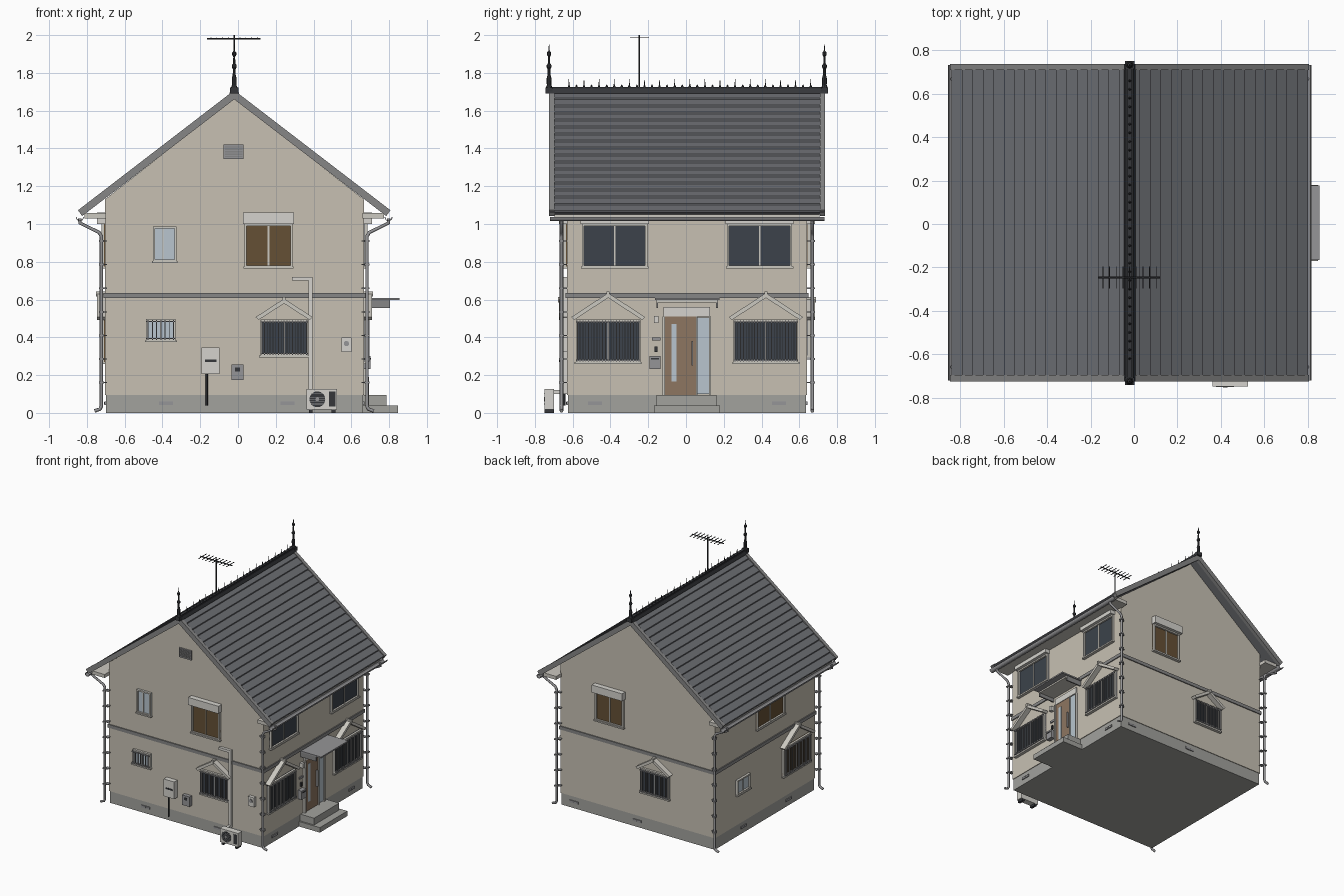
import bpy, bmesh, math
from mathutils import Vector, Matrix

if "Cube" in bpy.data.objects:
    bpy.data.objects.remove(bpy.data.objects["Cube"])

CX, CY = -0.02, 0.005                       # centre of the house plan
WX0, WX1, WY0, WY1 = -0.705, 0.667, -0.63, 0.64
COL = dict(wall=(.57, .53, .45), trim=(.6, .58, .53), stone=(.36, .36, .34), roof=(.15, .155, .17),
           rake=(.24, .24, .24), metal=(.30, .30, .31), dark=(.035, .037, .042), slate=(.045, .055, .07),
           brown=(.13, .08, .035), blue=(.48, .56, .62), wood=(.27, .18, .12), white=(.66, .65, .61))
mats, parts = {}, {}
for k, c in COL.items():
    mats[k] = bpy.data.materials.new(k)
    mats[k].diffuse_color = (*c, 1)

# frames map (along, outward, up) to world space
W = lambda u, d, z: Vector((u, d, z))
FRONT = lambda u, d, z: Vector((u, WY0 - d, z))
BACK = lambda u, d, z: Vector((u, WY1 + d, z))
RIGHT = lambda u, d, z: Vector((WX1 + d, u, z))
LEFT = lambda u, d, z: Vector((WX0 - d, u, z))


def part(name, mat):
    return parts.setdefault(name, (bmesh.new(), mat))[0]


def prism(name, mat, f, pts, d0, d1):
    bm = part(name, mat)
    a = [bm.verts.new(f(u, d0, z)) for u, z in pts]
    b = [bm.verts.new(f(u, d1, z)) for u, z in pts]
    fs = [bm.faces.new(a), bm.faces.new(b)]
    n = len(pts)
    fs += [bm.faces.new((a[i], a[(i + 1) % n], b[(i + 1) % n], b[i])) for i in range(n)]
    bmesh.ops.recalc_face_normals(bm, faces=fs)


def box(name, mat, f, u0, u1, z0, z1, d0, d1):
    prism(name, mat, f, [(u0, z0), (u1, z0), (u1, z1), (u0, z1)], d0, d1)


def circle(u, z, r, n=24):
    return [(u + r * math.cos(2 * math.pi * i / n), z + r * math.sin(2 * math.pi * i / n)) for i in range(n)]


def turned(name, mat, x, y, profile, n=8):
    bm = part(name, mat)
    for (r0, z0), (r1, z1) in zip(profile, profile[1:]):
        bmesh.ops.create_cone(bm, cap_ends=True, segments=n, radius1=r0, radius2=r1, depth=z1 - z0,
                              matrix=Matrix.Translation((x, y, (z0 + z1) / 2)))


def pipe(name, mat, pts, r):
    cu = bpy.data.curves.new(name, 'CURVE')
    cu.dimensions, cu.bevel_depth, cu.bevel_resolution, cu.use_fill_caps = '3D', r, 2, True
    sp = cu.splines.new('POLY')
    sp.points.add(len(pts) - 1)
    for p, q in zip(sp.points, pts):
        p.co = (*q, 1)
    cu.materials.append(mats[mat])
    bpy.context.collection.objects.link(bpy.data.objects.new(name, cu))


def window(name, f, u0, u1, z0, z1, glass, mid=.5, bars=0, shutter=False, hood=0):
    t = .011
    box(name + '_glass', glass, f, u0, u1, z0, z1, -.01, .004)
    fr = name + '_frame'
    for a, b in ((z0, z0 + t), (z1 - t, z1)):
        box(fr, 'trim', f, u0, u1, a, b, 0, .018)
    for a, b in ((u0, u0 + t), (u1 - t, u1)):
        box(fr, 'trim', f, a, b, z0, z1, 0, .018)
    m = u0 + (u1 - u0) * mid
    box(fr, 'trim', f, m - .004, m + .004, z0, z1, 0, .01)
    box(fr, 'trim', f, u0 - .006, u1 + .006, z0 - .006, z0 + .004, 0, .024)
    for i in range(bars):
        u = u0 + (u1 - u0) * (i + .5) / bars
        box(name + '_grille', 'metal', f, u - .0022, u + .0022, z0 + .006, z1 - .006, .024, .028)
    if bars:
        for z in (z0 + .014, z1 - .014):
            box(name + '_grille', 'metal', f, u0, u1, z - .003, z + .003, .018, .028)
    if shutter:
        box(name + '_shutter_box', 'white', f, u0 - .008, u1 + .008, z1, z1 + .06, 0, .042)
    if hood:
        c, h, e, t = (u0 + u1) / 2, (u1 - u0) / 2 + .025, z1 + .012, .026
        prism(name + '_hood', 'trim', f, [(c - h, e), (c, e + hood), (c + h, e), (c + h - .016, e - .015),
                                          (c, e + hood - t), (c - h + .016, e - .015)], 0, .042)
        box(name + '_hood', 'trim', f, c - .008, c + .008, e + hood - .02, e + hood + .008, 0, .048)


# foundation, gabled walls, belt course
box('foundation', 'stone', W, WX0 + .005, WX1 - .005, 0, .097, WY0 + .005, WY1 - .005)
prism('walls', 'wall', W, [(WX0, .095), (WX1, .095), (WX1, 1.13), (CX, 1.665), (WX0, 1.13)], WY0, WY1)
box('belt_course', 'rake', W, WX0 - .008, WX1 + .008, .607, .634, WY0 - .008, WY1 + .008)
for f, us in ((FRONT, (-.382, .262)), (RIGHT, (-.482, .493)), (LEFT, (-.3, .27)), (BACK, (-.01, .55))):
    for u in us:
        box('foundation_vents', 'metal', f, u - .037, u + .037, .042, .06, -.01, .002)
        box('foundation_vents', 'dark', f, u - .004, u + .004, .045, .057, 0, .004)

# roof: stepped shingle slabs, rake boards, soffits, gutters
ROWS, RUN, SL = 17, .822, .768
RY0, RY1 = -.725, .737
for s, side in ((1, 'right'), (-1, 'left')):
    top = []
    for i in range(ROWS):
        a, b = RUN * i / ROWS, RUN * (i + 1) / ROWS
        top += [(CX + s * a, 1.695 - SL * a), (CX + s * b, 1.695 - SL * b + .009)]
    prism('roof_shingles_' + side, 'roof', W, top + [(CX + s * RUN, 1.695 - SL * RUN), (CX + s * .803, 1.05),
                                                     (CX, 1.667)], RY0 + .006, RY1 - .006)
    box('soffit_' + side, 'trim', W, *sorted((CX + s * .68, CX + s * .792)), 1.03, 1.058, RY0 + .03, RY1 - .03)
    gx = CX + s * .817
    arc = [math.pi * (1 + i / 8) for i in range(9)]
    prism('gutter_' + side, 'metal', W,
          [(gx + .021 * math.cos(a), 1.037 + .022 * math.sin(a)) for a in arc] +
          [(gx + .017 * math.cos(a), 1.037 + .018 * math.sin(a)) for a in reversed(arc)], RY0 + .004, RY1 - .004)
    # downspouts with clips
    for sy in (-1, 1):
        y, px = CY + sy * .664, CX + s * .703
        pipe('downspout_%s_%s' % (side, 'back' if sy > 0 else 'front'), 'metal',
             [(gx, y, 1.03), (gx, y, 1.005), (px + s * .012, y, .955), (px, y, .935), (px, y, .035),
              (px + s * .008, y, .02), (px + s * .036, y, .01)], .0095)
        for k in range(7):
            z = .16 + k * .125
            box('downspout_clips', 'metal', W, px - .013, px + .013, z - .005, z + .005, y - .013, y + .013)
            box('downspout_clips', 'metal', W, *sorted((px, px - s * .03)), z - .003, z + .003,
                *sorted((y - .003, y - sy * .03)))
for name, y0, y1 in (('front', RY0, RY0 + .028), ('back', RY1 - .028, RY1)):
    prism('rake_board_' + name, 'rake', W, [(CX - .827, 1.073), (CX, 1.708), (CX + .827, 1.073), (CX + .805, 1.042),
                                            (CX, 1.66), (CX - .805, 1.042)], y0, y1)

# ridge cap, cresting, finials
prism('ridge_cap', 'dark', W, [(CX - .026, 1.69), (CX - .016, 1.716), (CX + .016, 1.716), (CX + .026, 1.69),
                               (CX, 1.705)], RY0, RY1)
box('ridge_cap', 'dark', W, CX - .011, CX + .011, 1.712, 1.724, RY0, RY1)
for i in range(33):
    y = -.62 + i * .04
    tip = 1.767 if i % 2 == 0 else 1.738
    turned('ridge_cresting', 'dark', CX, y, [(.006, 1.722), (.006, 1.73), (.003, 1.735), (.0008, tip)], 6)
for y in (RY0, RY1 - .004):
    box('finials', 'dark', W, CX - .022, CX + .022, 1.692, 1.722, y - .018, y + .018)
    turned('finials', 'dark', CX, y, [(.018, 1.72), (.012, 1.735), (.013, 1.77), (.008, 1.79), (.007, 1.82),
                                      (.013, 1.83), (.013, 1.84), (.006, 1.85), (.005, 1.885), (.011, 1.895),
                                      (.011, 1.908), (.004, 1.916), (.001, 1.95)])

# roof antenna
AY = -.247
pipe('antenna_mast', 'dark', [(CX, AY, 1.69), (CX, AY, 2.0)], .0042)
pipe('antenna_boom', 'dark', [(-.163, AY, 1.982), (.12, AY, 1.982)], .004)
for i in range(9):
    x, h = -.143 + i * .0307, .05
    box('antenna_elements', 'dark', W, x - .002, x + .002, 1.984, 1.988, AY - h, AY + h)

# front windows
window('front_upper_window', FRONT, .035, .288, .77, 1.0, 'brown', shutter=True)
window('front_narrow_window', FRONT, -.45, -.325, .8, .988, 'blue', mid=.42)
window('front_lower_window', FRONT, .118, .37, .3, .495, 'slate', bars=17, hood=.098)
window('front_bath_window', FRONT, -.487, -.33, .38, .497, 'blue', bars=7)
# right side windows
for tag, u, v in (('a', -.55, -.583), ('b', .217, .252)):
    window('right_upper_window_' + tag, RIGHT, u, u + .345, .77, 1.0, 'slate', shutter=True)
    window('right_lower_window_' + tag, RIGHT, v, v + .342, .265, .495, 'slate', bars=23, hood=.128)
# back windows
window('back_upper_window', BACK, .1, .353, .77, 1.0, 'brown', shutter=True)
window('back_lower_window', BACK, -.305, -.053, .3, .495, 'slate', bars=17, hood=.098)
# left windows
window('left_upper_window', LEFT, -.23, .12, .77, 1.0, 'brown', shutter=True)
window('left_lower_window', LEFT, -.555, -.212, .265, .495, 'brown', bars=23, hood=.128)
window('left_small_window', LEFT, .21, .375, .34, .46, 'blue')

# gable louvre vent
box('gable_vent', 'metal', FRONT, -.077, .03, 1.345, 1.42, 0, .01)
for i in range(5):
    z = 1.354 + i * .0125
    box('gable_vent_slats', 'rake', FRONT, -.07, .023, z, z + .007, .01, .015)

# meter box and pipe, hatch, wall vent
box('meter_box', 'white', FRONT, -.192, -.098, .207, .345, 0, .04)
box('meter_window', 'dark', FRONT, -.175, -.115, .27, .282, .04, .043)
pipe('meter_pipe', 'dark', [FRONT(-.166, .015, .21), FRONT(-.166, .015, .04)], .006)
box('gas_box', 'metal', FRONT, -.035, .03, .175, .255, 0, .03)
box('gas_box_window', 'dark', FRONT, -.015, .01, .22, .24, .03, .033)
box('wall_vent', 'white', FRONT, .548, .6, .322, .398, 0, .025)
prism('wall_vent_port', 'metal', FRONT, circle(.574, .367, .014, 16), .025, .032)

# outdoor cooling unit and duct
box('cooler_case', 'white', FRONT, .362, .525, .018, .127, .068, .118)
for u in (.375, .495):
    box('cooler_feet', 'dark', FRONT, u, u + .02, 0, .018, .068, .118)
prism('cooler_fan', 'dark', FRONT, circle(.42, .072, .042), .118, .12)
for i in range(7):
    z = .042 + i * .01
    w = math.sqrt(.042 ** 2 - (z - .072) ** 2)
    box('cooler_fan_guard', 'metal', FRONT, .42 - w, .42 + w, z - .0012, z + .0012, .12, .122)
prism('cooler_fan_guard', 'metal', FRONT, circle(.42, .072, .01, 12), .12, .123)
box('cooler_panel', 'dark', FRONT, .483, .515, .035, .112, .118, .12)
box('cooler_duct', 'white', FRONT, .372, .394, .1, .72, 0, .022)
box('cooler_duct', 'white', FRONT, .285, .394, .7, .72, 0, .022)
box('cooler_duct', 'white', FRONT, .372, .394, .1, .12, -.01, .07)

# entrance: steps, door, canopy, fittings
box('upper_step', 'stone', RIGHT, -.157, .162, 0, .095, -.01, .12)
box('lower_step', 'stone', RIGHT, -.17, .18, 0, .04, -.01, .18)
box('door_leaf', 'wood', RIGHT, -.11, .055, .095, .51, -.01, .008)
box('door_slit', 'blue', RIGHT, -.077, -.05, .165, .47, 0, .011)
box('door_handle', 'metal', RIGHT, .03, .038, .25, .38, 0, .024)
box('door_sidelight', 'blue', RIGHT, .058, .125, .1, .505, -.01, .008)
box('door_transom', 'white', RIGHT, -.12, .128, .51, .56, -.01, .012)
for a, b in ((-.124, -.11), (.052, .06), (.122, .132)):
    box('door_frame', 'trim', RIGHT, a, b, .095, .51, 0, .018)
box('canopy_plate', 'metal', RIGHT, -.165, .178, .597, .608, 0, .188)
box('canopy_body', 'trim', RIGHT, -.155, .168, .585, .597, 0, .138)
for u in (-.157, .16):
    box('canopy_brackets', 'rake', RIGHT, u, u + .01, .556, .597, 0, .138)
box('porch_lamp', 'white', RIGHT, -.17, -.145, .475, .512, 0, .03)
box('name_plate', 'metal', RIGHT, -.18, -.135, .383, .4, 0, .008)
box('door_phone', 'dark', RIGHT, -.166, -.15, .322, .352, 0, .012)
box('mailbox', 'metal', RIGHT, -.193, -.135, .233, .302, 0, .035)
box('mailbox_flap', 'dark', RIGHT, -.185, -.143, .282, .29, .035, .038)

# turn the gathered parts into objects
for name, (bm, mat) in parts.items():
    me = bpy.data.meshes.new(name)
    bm.to_mesh(me)
    bm.free()
    me.materials.append(mats[mat])
    bpy.context.collection.objects.link(bpy.data.objects.new(name, me))

for m in bpy.data.materials:
    if m.users and not m.is_grease_pencil:
        m.use_nodes = True
        m.node_tree.nodes["Principled BSDF"].inputs["Base Color"].default_value = m.diffuse_color
